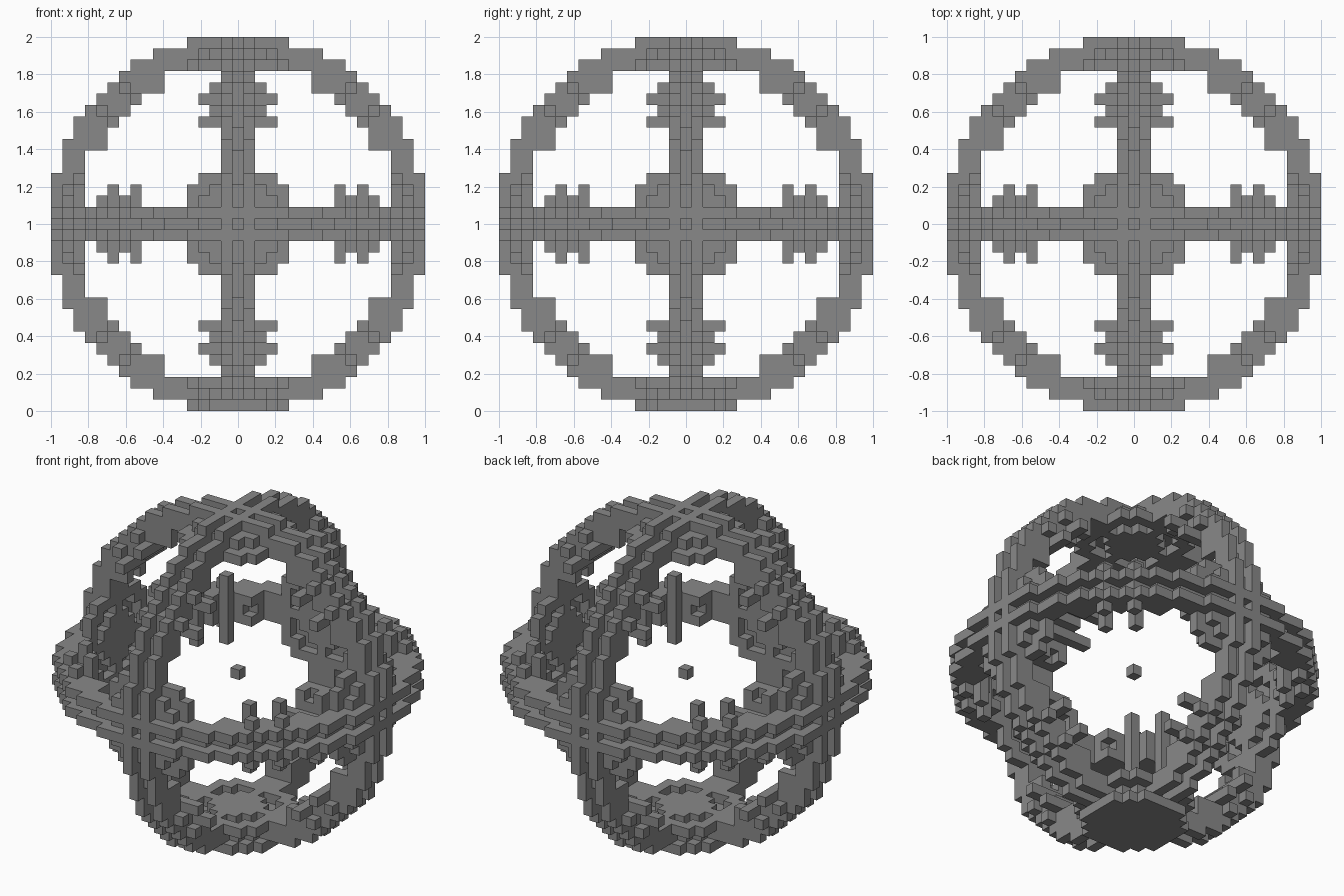
import bpy
import bmesh
from itertools import product
from mathutils import Vector

if "Cube" in bpy.data.objects:
    bpy.data.objects.remove(bpy.data.objects["Cube"], do_unlink=True)

R = 16                      # outermost cell layer
CELL = 2 / (2 * R + 1)
OUTER = 280                 # squared radius of the sphere, in cells

grey = bpy.data.materials.new("plain_grey")
grey.use_nodes = True
colour = (0.25, 0.25, 0.25, 1)
grey.diffuse_color = colour
grey.node_tree.nodes["Principled BSDF"].inputs["Base Color"].default_value = colour


def octagon(u, v, size):
    """Ring number test for the stepped octagon of a given half width."""
    return max(u, v) <= size and u + v < 2 * size


def is_ring(c, u, v):
    """Great-circle band: two rails with a recessed web between them."""
    high, low, r2 = max(u, v), min(u, v), u * u + v * v
    if c > 1 or not 190 <= r2 <= OUTER or (high == 13 and low <= 6):
        return False
    if c == 0:
        return 196 <= r2 <= 240
    return low > 3 or high > 14


def is_cap(c, u, v):
    """Concentric stepped plate at each pole."""
    if c == 14:
        return octagon(u, v, 2) or (octagon(u, v, 4) and not octagon(u, v, 3))
    return c == 15 and octagon(u, v, 3) and not octagon(u, v, 2)


def is_rod(c, u, v):
    """Short bars crossing the bands on the diagonals."""
    pair = (min(u, v), max(u, v))
    return (pair == (9, 11) and c <= 3) or (pair == (10, 12) and c <= 2)


def classify(p):
    x, y, z = p
    if p == (0, 0, 0):
        return "centre_cube"
    if z == -R and x * x + y * y + z * z <= OUTER:
        return "base_disc"
    a = [abs(k) for k in p]
    for i, axis in enumerate("xyz"):
        c, u, v = a[i], a[i - 2], a[i - 1]
        if is_cap(c, u, v):
            return axis + ("_left" if p[i] > 0 else "_right") + "_cap" if axis == "x" else \
                axis + ("_far" if p[i] > 0 else "_near") + "_cap"
        if is_ring(c, u, v):
            return "ring_around_" + axis
        if is_rod(c, u, v):
            return "rods_along_" + axis
    return None


# Sort every cell into its part
cells = {}
for p in product(range(-R, R + 1), repeat=3):
    name = classify(p)
    if name:
        cells[p] = name

DIRECTIONS = [(i, s) for i in range(3) for s in (-1, 1)]


def build_part(name):
    """Make one mesh from the exposed sides of the cells of a part."""
    bm = bmesh.new()
    corners = {}

    def corner(co):
        key = tuple(round(2 * k) for k in co)
        if key not in corners:
            corners[key] = bm.verts.new(co * CELL + Vector((0, 0, 1)))
        return corners[key]

    for p, part in cells.items():
        if part != name:
            continue
        for i, s in DIRECTIONS:
            n = Vector((0, 0, 0))
            n[i] = s
            if tuple(int(k) for k in Vector(p) + n) in cells:
                continue
            u = Vector((0, 0, 0))
            u[(i + 1) % 3] = 0.5
            v = n.cross(u)
            mid = Vector(p) + n / 2
            bm.faces.new([corner(mid + d) for d in (-u - v, u - v, u + v, v - u)])
    mesh = bpy.data.meshes.new(name)
    bm.to_mesh(mesh)
    bm.free()
    mesh.materials.append(grey)
    bpy.context.collection.objects.link(bpy.data.objects.new(name, mesh))


for part_name in sorted(set(cells.values())):
    build_part(part_name)
